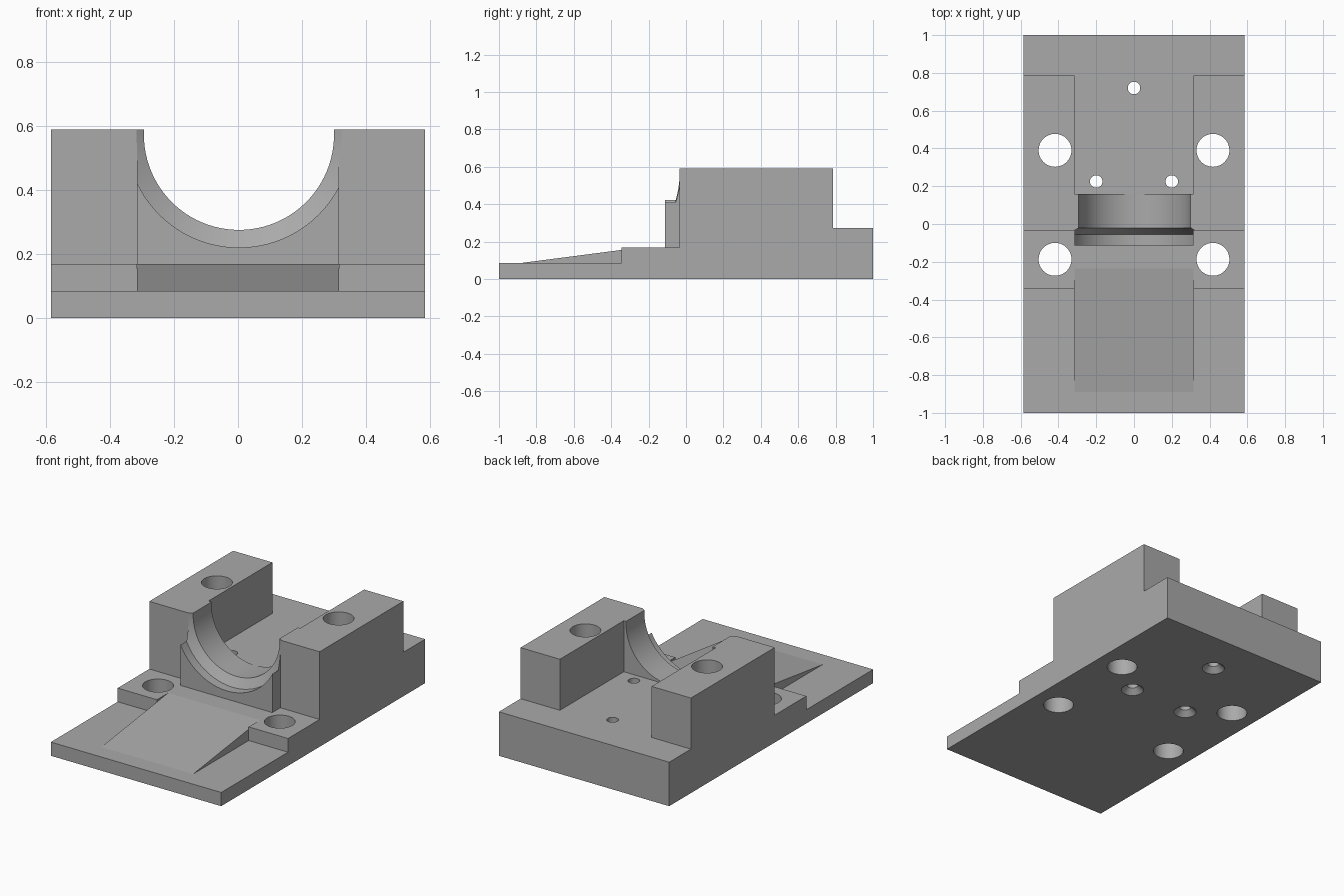
import bpy, bmesh, math

if "Cube" in bpy.data.objects:
    bpy.data.objects.remove(bpy.data.objects["Cube"], do_unlink=True)

grey = bpy.data.materials.new("plain grey")
grey.use_nodes = True
colour = (0.4, 0.4, 0.4, 1)
grey.diffuse_color = colour
grey.node_tree.nodes["Principled BSDF"].inputs["Base Color"].default_value = colour


def finish(bm, name):
    bmesh.ops.recalc_face_normals(bm, faces=bm.faces)
    mesh = bpy.data.meshes.new(name)
    bm.to_mesh(mesh)
    bm.free()
    mesh.materials.append(grey)
    obj = bpy.data.objects.new(name, mesh)
    bpy.context.collection.objects.link(obj)
    return obj


def extrude_profile(name, profile, x0, x1):
    """Side profile of (y, z) points extruded from x0 to x1."""
    bm = bmesh.new()
    face = bm.faces.new([bm.verts.new((x0, y, z)) for y, z in profile])
    out = bmesh.ops.extrude_face_region(bm, geom=[face])["geom"]
    bmesh.ops.translate(bm, vec=(x1 - x0, 0, 0),
                        verts=[v for v in out if isinstance(v, bmesh.types.BMVert)])
    return finish(bm, name)


def lathe(name, profile, place, segments=72):
    """Closed solid from (radius, height) rings; place maps (a, b, height) to a point."""
    bm = bmesh.new()
    turns = [2 * math.pi * i / segments for i in range(segments)]
    rings = [[bm.verts.new(place(r * math.cos(t), r * math.sin(t), h)) for t in turns]
             for r, h in profile]
    for low, high in zip(rings, rings[1:]):
        for i in range(segments):
            j = (i + 1) % segments
            bm.faces.new((low[i], low[j], high[j], high[i]))
    bm.faces.new(rings[0])
    bm.faces.new(rings[-1])
    return finish(bm, name)


def combine(target, tool, operation):
    mod = target.modifiers.new(operation.lower(), "BOOLEAN")
    mod.operation = operation
    mod.solver = "EXACT"
    mod.object = tool
    bpy.context.view_layer.objects.active = target
    bpy.ops.object.modifier_apply(modifier=mod.name)
    bpy.data.objects.remove(tool, do_unlink=True)


HALF, INNER = 0.585, 0.315

# Stepped side rails
rail = [(-1, 0), (1, 0), (1, 0.273), (0.787, 0.273), (0.787, 0.59), (-0.035, 0.59),
        (-0.035, 0.17), (-0.345, 0.17), (-0.345, 0.085), (-1, 0.085)]
# Middle strip: entry ramp, saddle wall and rear channel floor
middle = [(-1, 0), (1, 0), (1, 0.273), (0.16, 0.273), (0.16, 0.59), (-0.113, 0.59),
          (-0.113, 0.17), (-0.235, 0.17), (-0.89, 0.085), (-1, 0.085)]

body = extrude_profile("cradle_block", middle, -INNER, INNER)
for side, x0, x1 in (("left", INNER, HALF), ("right", -HALF, -INNER)):
    combine(body, extrude_profile(side + "_rail", rail, x0, x1), "UNION")

# Stepped round saddle bore along y
bore = [(0.352, -0.2), (0.352, -0.055), (0.297, -0.02), (0.297, 0.2)]
combine(body, lathe("saddle_bore", bore, lambda a, b, h: (a + 0.003, h, b + 0.573), 96),
        "DIFFERENCE")

# Four large bolt holes
for x in (-0.418, 0.418):
    for y in (-0.187, 0.39):
        combine(body, lathe("bolt_hole", [(0.087, -0.1), (0.087, 0.7)],
                            lambda a, b, h: (x + a, y + b, h)), "DIFFERENCE")

# Three small screw holes, countersunk from below
screw = [(0.075, -0.01), (0.033, 0.032), (0.033, 0.4)]
for x, y in ((0, 0.72), (-0.2, 0.225), (0.2, 0.225)):
    combine(body, lathe("screw_hole", screw, lambda a, b, h: (x + a, y + b, h)), "DIFFERENCE")

bpy.ops.object.select_all(action="DESELECT")
body.select_set(True)
bpy.context.view_layer.objects.active = body
bpy.ops.object.shade_smooth_by_angle(angle=math.radians(7))
